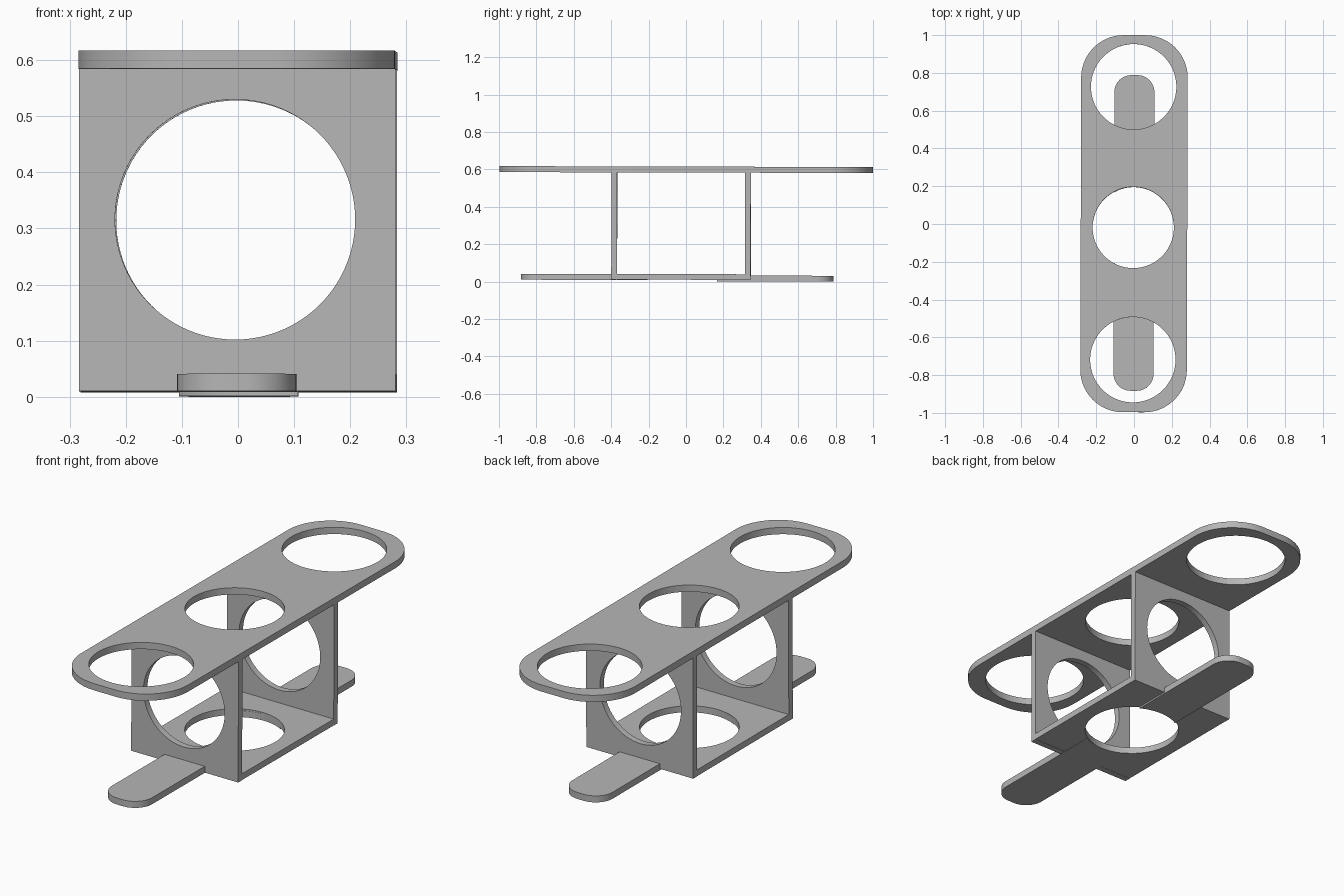
import bpy, bmesh
from math import cos, sin, pi, sqrt, asin
from mathutils import Matrix

cube = bpy.data.objects.get("Cube")
if cube:
    bpy.data.objects.remove(cube, do_unlink=True)

GREY = (0.47, 0.47, 0.47, 1)
mat = bpy.data.materials.new("plain grey")
mat.use_nodes = True
mat.diffuse_color = GREY
mat.node_tree.nodes["Principled BSDF"].inputs["Base Color"].default_value = GREY

# The whole frame sits very slightly tilted and turned
LEAN = Matrix.Rotation(-0.003, 4, 'Z') @ Matrix.Rotation(-0.0025, 4, 'X')
HALF_W = 0.282
HOLE_R = 0.215
HOLE_Y = -0.02


def arc(cx, cy, r, a0, a1, n=20):
    return [(cx + r * cos(a0 + (a1 - a0) * i / n),
             cy + r * sin(a0 + (a1 - a0) * i / n)) for i in range(n + 1)]


def circle(cx, cy, r):
    return arc(cx, cy, r, 0, 2 * pi, 96)[:-1]


def rect(w, y0, y1):
    return [(-w, y0), (w, y0), (w, y1), (-w, y1)]


def rounded_rect(w, y0, y1, r):
    return (arc(w - r, y1 - r, r, 0, pi / 2) + arc(r - w, y1 - r, r, pi / 2, pi)
            + arc(r - w, y0 + r, r, pi, 1.5 * pi) + arc(w - r, y0 + r, r, 1.5 * pi, 2 * pi))


def plate(name, loops, thick, place):
    """Flat sheet from an outline and hole loops, centred on its thickness."""
    curve = bpy.data.curves.new(name, 'CURVE')
    curve.dimensions = '2D'
    curve.fill_mode = 'BOTH'
    curve.extrude = thick / 2
    for loop in loops:
        spline = curve.splines.new('POLY')
        spline.points.add(len(loop) - 1)
        for p, (x, y) in zip(spline.points, loop):
            p.co = (x, y, 0, 1)
        spline.use_cyclic_u = True
    obj = bpy.data.objects.new(name, curve)
    bpy.context.collection.objects.link(obj)
    bpy.ops.object.select_all(action='DESELECT')
    obj.select_set(True)
    bpy.context.view_layer.objects.active = obj
    bpy.ops.object.convert(target='MESH')
    obj = bpy.context.view_layer.objects.active
    mesh = obj.data
    bm = bmesh.new()
    bm.from_mesh(mesh)
    bmesh.ops.remove_doubles(bm, verts=bm.verts, dist=0.0001)
    bmesh.ops.recalc_face_normals(bm, faces=bm.faces)
    bm.to_mesh(mesh)
    bm.free()
    mesh.transform(LEAN @ place)
    mesh.materials.clear()
    mesh.materials.append(mat)
    bpy.ops.object.shade_smooth_by_angle(angle=0.5)
    return obj


def lying(z0, z1):
    return Matrix.Translation((0, 0, (z0 + z1) / 2))


# Long top plate with three round openings
plate("top_plate",
      [rounded_rect(HALF_W, -0.998, 0.998, 0.225),
       circle(-0.004, -0.72, 0.226), circle(-0.004, HOLE_Y, HOLE_R),
       circle(-0.004, 0.725, 0.226)],
      0.032, lying(0.583, 0.615))

# Floor of the box
plate("floor_plate",
      [rect(HALF_W, -0.398, 0.345), circle(-0.004, HOLE_Y, HOLE_R)],
      0.03, lying(0.01, 0.04))

# Upright walls, each with a round window
for name, y in (("front_wall", -0.384), ("back_wall", 0.331)):
    plate(name, [rect(HALF_W, 0.009, 0.584), circle(-0.004, 0.315, 0.214)], 0.03,
          Matrix.Translation((0, y, 0)) @ Matrix.Rotation(pi / 2, 4, 'X'))

# Rounded tabs running from the floor opening out past each wall
TAB_W, TAB_R = 0.106, 0.09
half = asin(TAB_W / HOLE_R)
for name, side, tip, z0 in (("front_tab", -1, -0.883, 0.008), ("back_tab", 1, 0.788, 0.002)):
    end = tip * side
    outline = (arc(TAB_W - TAB_R, end - TAB_R, TAB_R, 0, pi / 2)
               + arc(TAB_R - TAB_W, end - TAB_R, TAB_R, pi / 2, pi)
               + arc(0, HOLE_Y * side, HOLE_R, pi / 2 + half, pi / 2 - half))
    plate(name, [[(x, y * side) for x, y in outline]], 0.031, lying(z0, z0 + 0.031))
